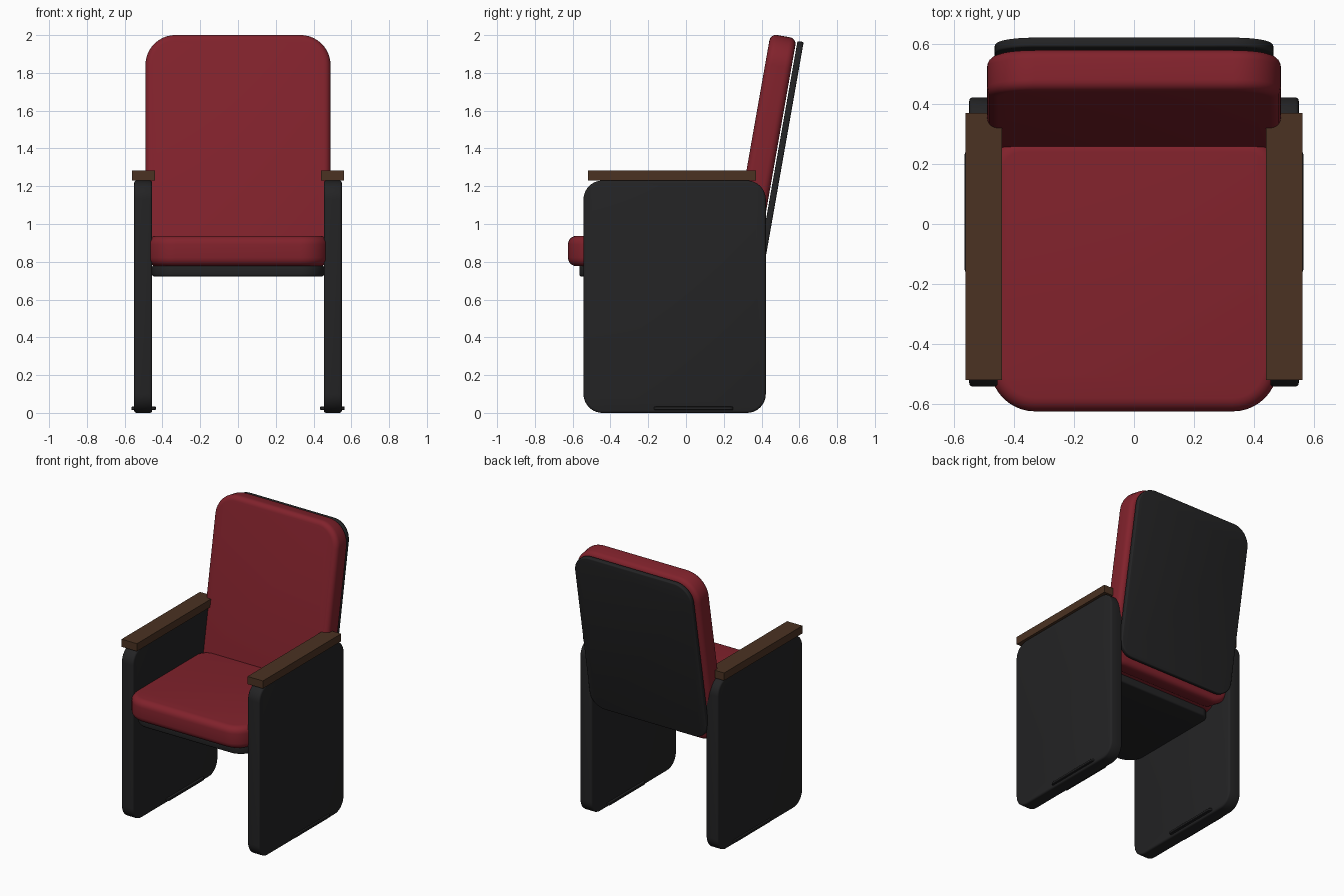
import bpy, bmesh
from math import radians, sin, cos, pi
from mathutils import Matrix, Vector

if "Cube" in bpy.data.objects:
    bpy.data.objects.remove(bpy.data.objects["Cube"])


def material(name, color):
    m = bpy.data.materials.new(name)
    m.diffuse_color = (*color, 1)
    m.use_nodes = True
    m.node_tree.nodes["Principled BSDF"].inputs["Base Color"].default_value = m.diffuse_color
    return m


RED = material("red_fabric", (0.22, 0.016, 0.025))
DARK = material("dark_plastic", (0.017, 0.017, 0.018))
WOOD = material("brown_wood", (0.07, 0.032, 0.016))


def slab(name, mat, size, center, rot=Matrix(), top_r=0.0, low_r=0.0, bevel=0.01, segs=3):
    """Rounded rectangle in local XZ with thickness along Y, soft rims."""
    w, h, t = size
    pts = []
    corners = [(1, 1, top_r, 0), (-1, 1, top_r, 90), (-1, -1, low_r, 180), (1, -1, low_r, 270)]
    for sx, sz, r, start in corners:
        n = 10 if r else 0
        for i in range(n + 1):
            a = radians(start) + (pi / 2 * i / n if n else 0)
            pts.append((sx * (w / 2 - r) + r * cos(a) if r else sx * w / 2,
                        sz * (h / 2 - r) + r * sin(a) if r else sz * h / 2))
    bm = bmesh.new()
    face = bm.faces.new([bm.verts.new((x, -t / 2, z)) for x, z in pts])
    ext = bmesh.ops.extrude_face_region(bm, geom=[face], use_keep_orig=True)
    top = [v for v in ext["geom"] if isinstance(v, bmesh.types.BMVert)]
    bmesh.ops.translate(bm, verts=top, vec=(0, t, 0))
    bmesh.ops.recalc_face_normals(bm, faces=bm.faces)
    if bevel:
        rims = [e for e in bm.edges if abs(e.verts[0].co.y - e.verts[1].co.y) < 1e-5]
        bmesh.ops.bevel(bm, geom=rims, offset=bevel, segments=segs, profile=0.5,
                        affect='EDGES', clamp_overlap=True)
    bm.transform(Matrix.Translation(center) @ rot)
    me = bpy.data.meshes.new(name)
    bm.to_mesh(me)
    bm.free()
    me.materials.append(mat)
    ob = bpy.data.objects.new(name, me)
    bpy.context.collection.objects.link(ob)
    bpy.ops.object.select_all(action='DESELECT')
    ob.select_set(True)
    bpy.context.view_layer.objects.active = ob
    bpy.ops.object.shade_smooth_by_angle(angle=radians(35))
    return ob


FLAT = Matrix.Rotation(radians(-90), 4, 'X')   # lies in XY
SIDE = Matrix.Rotation(radians(90), 4, 'Z')    # stands in YZ
LEAN = Matrix.Rotation(radians(-10), 4, 'X')   # leans backwards
BACKWARD = LEAN.to_3x3() @ Vector((0, 1, 0))

# Seat cushion and the pan below it
slab("seat_cushion", RED, (0.96, 0.91, 0.16), (0, -0.17, 0.857), FLAT,
     top_r=0.1, low_r=0.15, bevel=0.045, segs=5)
slab("seat_pan", DARK, (0.91, 0.79, 0.06), (0, -0.17, 0.752), FLAT,
     top_r=0.06, low_r=0.12, bevel=0.012)

# Leaning back cushion and its rear shell
slab("back_cushion", RED, (0.98, 0.14, 0.14)[:1] + (1.25, 0.14),
     Vector((0, 0.339, 1.391)) + BACKWARD * 0.07, LEAN,
     top_r=0.16, low_r=0.12, bevel=0.035, segs=5)
slab("back_shell", DARK, (0.93, 1.19, 0.033),
     Vector((0, 0.4865, 1.383)) + BACKWARD * 0.017, LEAN,
     top_r=0.13, low_r=0.11, bevel=0.008)

# Side panels, armrests and floor plates on both sides
for side, s in (("left", -1), ("right", 1)):
    slab(side + "_side_panel", DARK, (0.965, 1.23, 0.095), (s * 0.502, -0.06, 0.615), SIDE,
         top_r=0.1, low_r=0.1, bevel=0.012)
    slab(side + "_armrest", WOOD, (0.89, 0.055, 0.122), (s * 0.501, -0.075, 1.257), SIDE, bevel=0)
    slab(side + "_floor_plate", DARK, (0.13, 0.42, 0.018), (s * 0.5, 0.04, 0.024), FLAT,
         top_r=0.02, low_r=0.02, bevel=0.003, segs=1)
